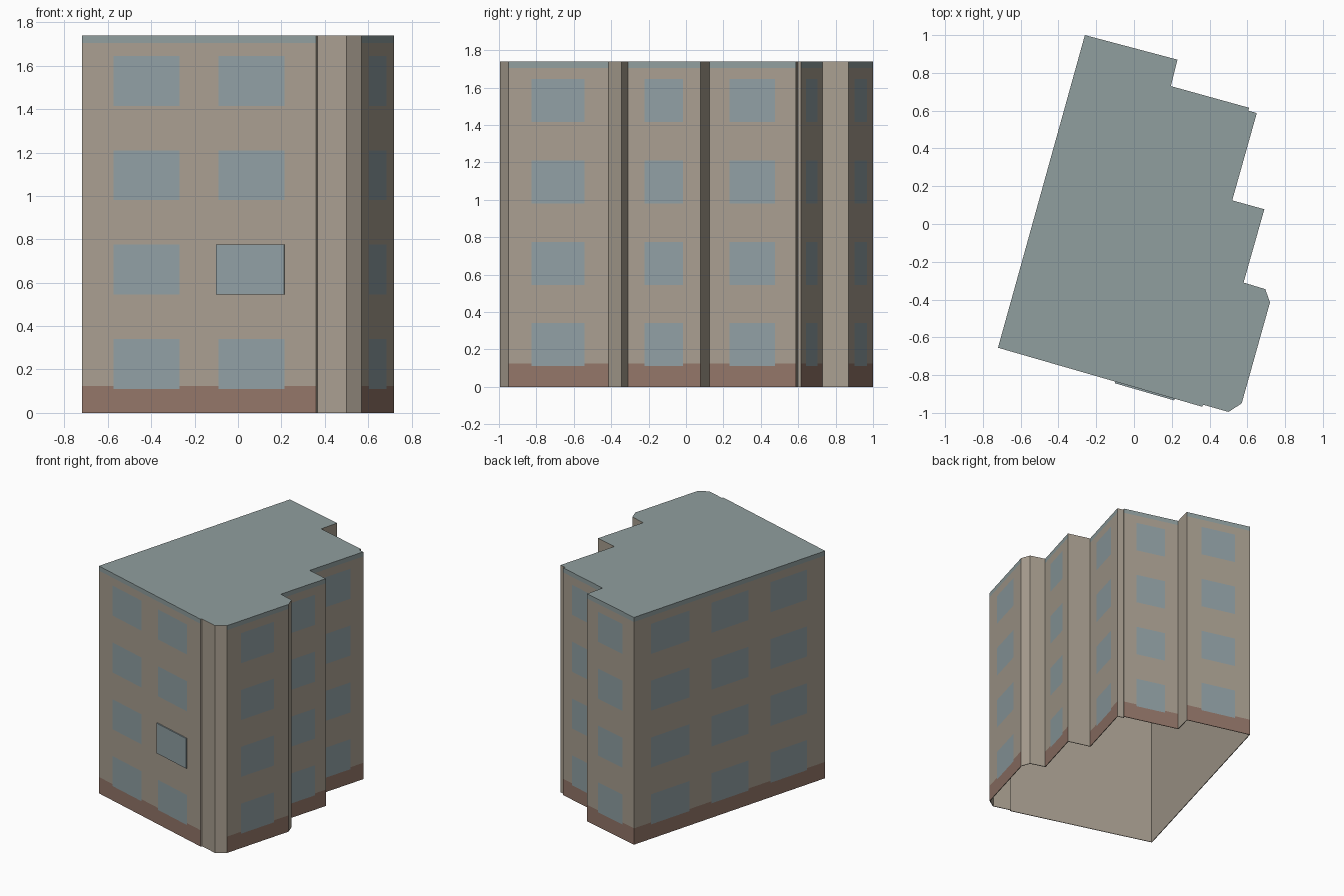
import bpy, bmesh
from mathutils import Vector

cube = bpy.data.objects.get("Cube")
if cube:
    bpy.data.objects.remove(cube, do_unlink=True)


def material(name, rgb):
    m = bpy.data.materials.new(name)
    m.use_nodes = True
    m.diffuse_color = (*rgb, 1)
    m.node_tree.nodes["Principled BSDF"].inputs["Base Color"].default_value = (*rgb, 1)
    return m


# The plaster is last so that it also covers the inside of the shell
MATS = [material("window_glass", (0.28, 0.35, 0.37)),
        material("roof_slate", (0.28, 0.345, 0.345)),
        material("base_brick", (0.29, 0.18, 0.14)),
        material("wall_plaster", (0.395, 0.345, 0.28))]
GLASS, SLATE, BRICK, PLASTER = range(4)

HEIGHT, BASE_TOP, BAND = 1.74, 0.125, 1.705
SILL, WINDOW_H, STOREY = 0.11, 0.23, 0.435
floors = [(SILL + i * STOREY, SILL + i * STOREY + WINDOW_H) for i in range(4)]
levels = sorted({0, BASE_TOP, BAND, HEIGHT, *(z for f in floors for z in f)})

# Footprint corners, counter-clockwise, each with the window spans of the
# wall that starts there (None = plain return or chamfer)
one = [(0.23, 0.76)]
front = [(0.135, 0.418), (0.583, 0.866)]
side = [(0.09, 0.29), (0.405, 0.6), (0.715, 0.905)]
footprint = [
    ((-0.72, -0.655), front), ((0.36, -0.967), None), ((0.367, -0.957), None),
    ((0.50, -0.995), None), ((0.57, -0.95), one), ((0.72, -0.415), None),
    ((0.695, -0.345), None), ((0.58, -0.31), one), ((0.69, 0.078), None),
    ((0.52, 0.125), one), ((0.65, 0.587), None), ((0.605, 0.60), None),
    ((0.61, 0.615), one), ((0.195, 0.73), None), ((0.23, 0.87), one),
    ((-0.26, 1.0), side)]


def finish(name, bm):
    mesh = bpy.data.meshes.new(name)
    bm.to_mesh(mesh)
    bm.free()
    for m in MATS:
        mesh.materials.append(m)
    obj = bpy.data.objects.new(name, mesh)
    bpy.context.collection.objects.link(obj)
    return obj


def wall_colour(windowed, glazed, z):
    if not windowed:
        return PLASTER
    if glazed and any(a < z < b for a, b in floors):
        return GLASS
    if z < BASE_TOP:
        return BRICK
    return SLATE if z > BAND else PLASTER


# Walls: columns cut at the window edges, rows at the floor levels
columns = []
for i, (corner, spans) in enumerate(footprint):
    a, b = Vector(corner), Vector(footprint[(i + 1) % len(footprint)][0])
    columns.append((a, bool(spans), False))
    for lo, hi in spans or []:
        columns.append((a.lerp(b, lo), True, True))
        columns.append((a.lerp(b, hi), True, False))

bm = bmesh.new()
grid = [[bm.verts.new((p.x, p.y, z)) for z in levels] for p, _, _ in columns]
for i, (_, windowed, glazed) in enumerate(columns):
    left, right = grid[i], grid[(i + 1) % len(grid)]
    for j in range(len(levels) - 1):
        f = bm.faces.new((left[j], right[j], right[j + 1], left[j + 1]))
        f.material_index = wall_colour(windowed, glazed, (levels[j] + levels[j + 1]) / 2)

# Flat roof closing the top; the underside stays open
roof = bm.faces.new([col[-1] for col in grid])
roof.material_index = SLATE
shell = finish("building_shell", bm)
lining = shell.modifiers.new("inner_lining", 'SOLIDIFY')
lining.thickness = 0.005
lining.offset = -1
lining.use_even_offset = True
lining.material_offset = len(MATS)
lining.material_offset_rim = len(MATS)

# One slightly projecting window on the front, first floor up
a, b = Vector(footprint[0][0]), Vector(footprint[1][0])
along = (b - a).normalized()
out = Vector((along.y, -along.x)) * 0.009
p, q = a.lerp(b, front[1][0] - 0.008), a.lerp(b, front[1][1])
bm = bmesh.new()
low, high = ([bm.verts.new((v.x, v.y, z)) for v in (p, p + out, q + out, q)]
             for z in floors[1])
bm.faces.new(low[::-1])
bm.faces.new(high)
for i in range(4):
    k = (i + 1) % 4
    bm.faces.new((low[i], low[k], high[k], high[i]))
finish("projecting_window", bm)
